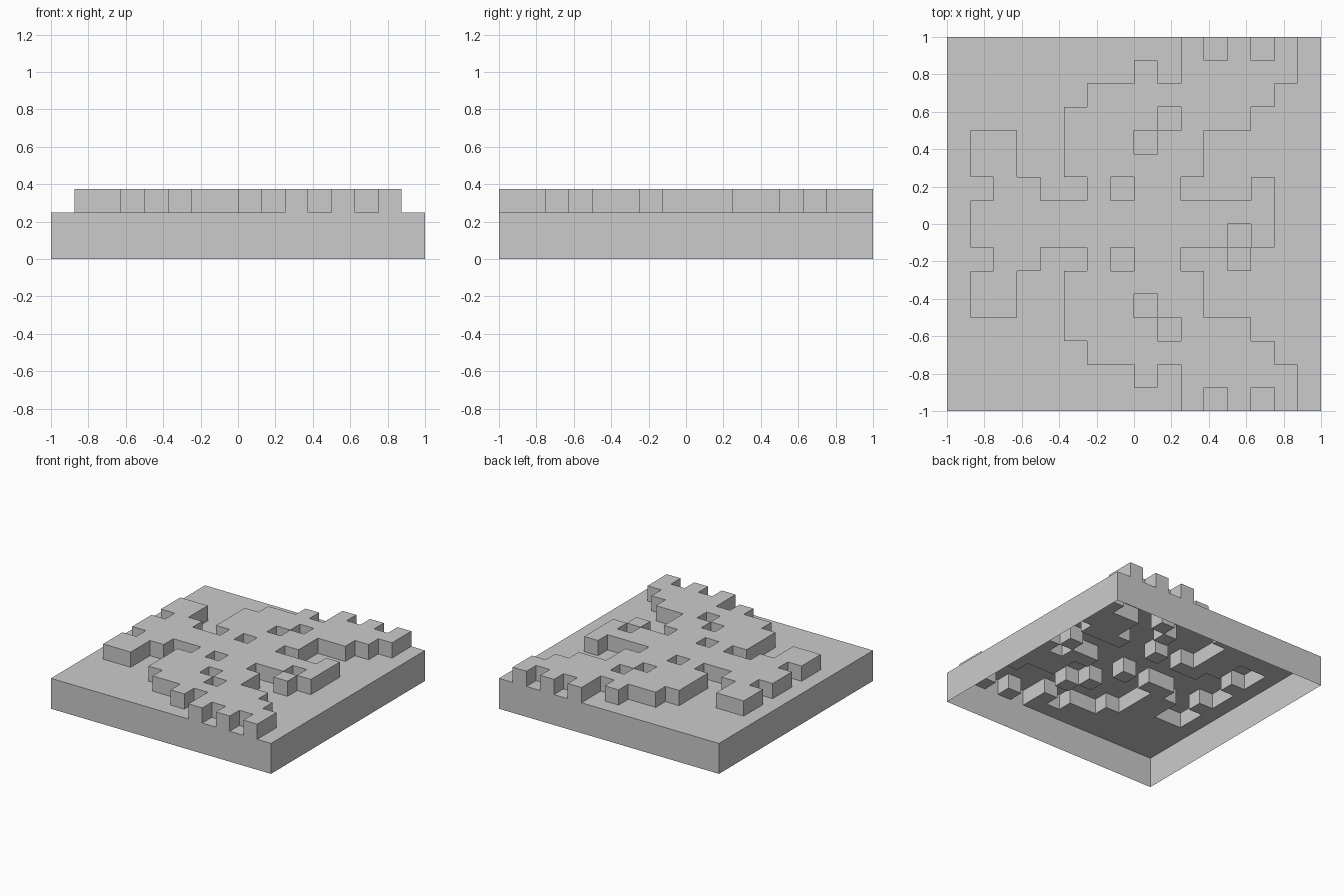
import bpy, bmesh

if "Cube" in bpy.data.objects:
    bpy.data.objects.remove(bpy.data.objects["Cube"])

N, C = 16, 0.125           # cells per side, cell size
LOW, HIGH = 0.25, 0.375    # plate height, raised height

# Raised pattern of one half, rows from the centre line outward
half = [
    ".#############..",
    "..##..#.##......",
    ".##..######.....",
    ".##..###.##.....",
    ".....####.###...",
    "......########..",
    "........#.#####.",
    "..........#.#.#.",
]
raised = set()
for r, row in enumerate(half):
    for c, ch in enumerate(row):
        if ch == "#":
            raised |= {(c, 8 + r), (c, 7 - r)}
# Asymmetric end of the stem
raised |= {(13, 9), (12, 6)}
raised.discard((12, 7))


def height(i, j):
    if not (0 <= i < N and 0 <= j < N):
        return 0.0
    return HIGH if (i, j) in raised else LOW


bm = bmesh.new()


def quad(*pts):
    bm.faces.new([bm.verts.new((-1 + x * C, -1 + y * C, z)) for x, y, z in pts])


# Open-bottomed shell: a top for each cell, walls down to each lower neighbour
for i in range(N):
    for j in range(N):
        h = height(i, j)
        quad((i, j, h), (i + 1, j, h), (i + 1, j + 1, h), (i, j + 1, h))
        sides = [(0, -1, (i, j), (i + 1, j)), (1, 0, (i + 1, j), (i + 1, j + 1)),
                 (0, 1, (i + 1, j + 1), (i, j + 1)), (-1, 0, (i, j + 1), (i, j))]
        for dx, dy, a, b in sides:
            low = height(i + dx, j + dy)
            levels = [z for z in (0.0, LOW, HIGH) if low <= z <= h]
            for z0, z1 in zip(levels, levels[1:]):
                quad((*a, z0), (*b, z0), (*b, z1), (*a, z1))

bmesh.ops.remove_doubles(bm, verts=bm.verts, dist=1e-4)
mesh = bpy.data.meshes.new("relief_plate")
bm.to_mesh(mesh)
bm.free()
bpy.context.collection.objects.link(bpy.data.objects.new("relief_plate", mesh))
